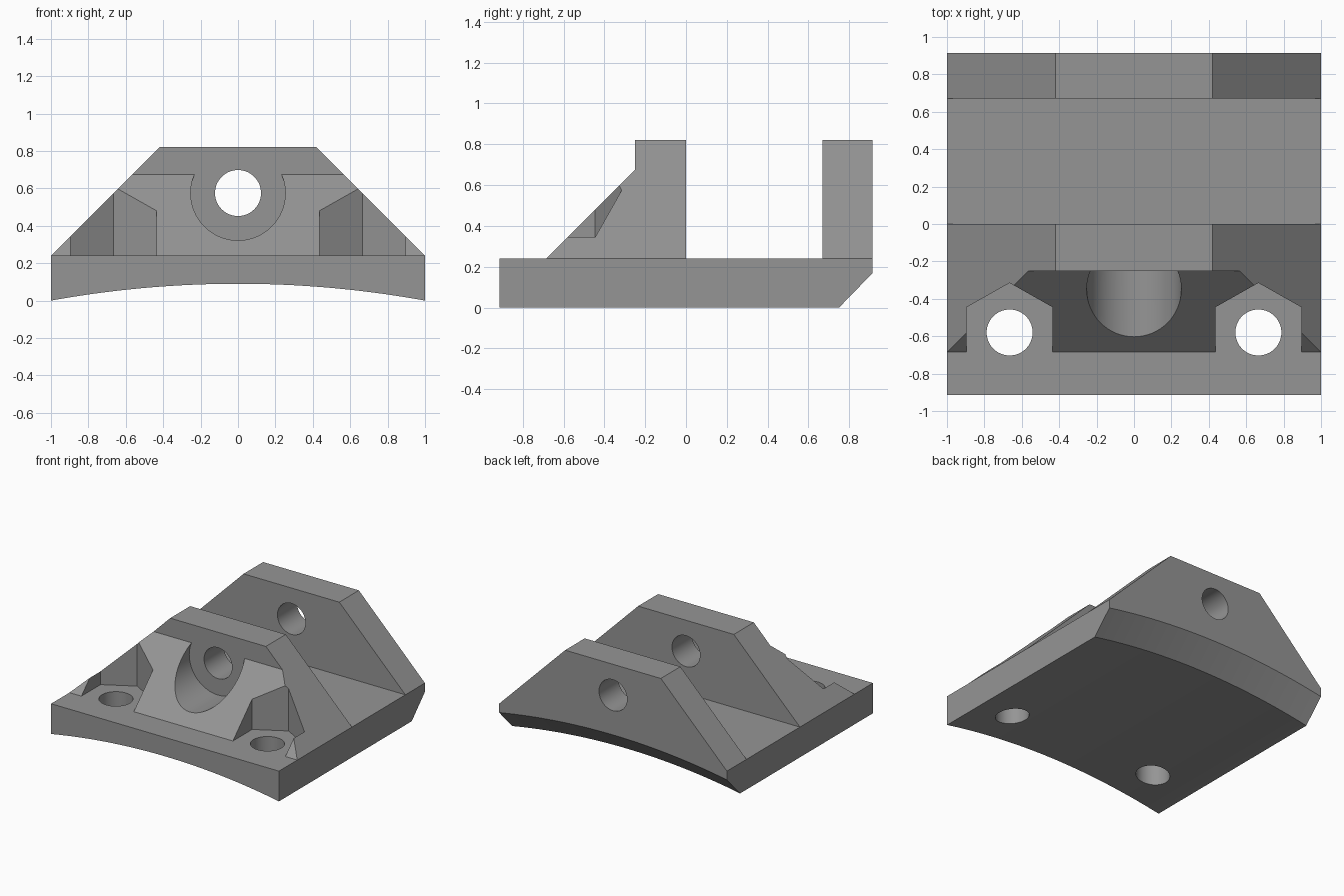
import bpy, bmesh, math

if "Cube" in bpy.data.objects:
    bpy.data.objects.remove(bpy.data.objects["Cube"])

grey = bpy.data.materials.new("mid_grey")
grey.diffuse_color = (0.3, 0.3, 0.3, 1)
grey.use_nodes = True
grey.node_tree.nodes["Principled BSDF"].inputs["Base Color"].default_value = grey.diffuse_color


def loft(name, sections):
    """Closed solid through matching rings of 3D points."""
    bm = bmesh.new()
    rings = [[bm.verts.new(p) for p in s] for s in sections]
    n = len(rings[0])
    for a, b in zip(rings, rings[1:]):
        for i in range(n):
            j = (i + 1) % n
            bm.faces.new((a[i], a[j], b[j], b[i]))
    bm.faces.new(rings[0][::-1])
    bm.faces.new(rings[-1])
    bmesh.ops.recalc_face_normals(bm, faces=bm.faces)
    mesh = bpy.data.meshes.new(name)
    bm.to_mesh(mesh)
    bm.free()
    mesh.materials.append(grey)
    obj = bpy.data.objects.new(name, mesh)
    bpy.context.collection.objects.link(obj)
    return obj


def circle(cx, cy, r, n=64):
    return [(cx + r * math.cos(2 * math.pi * i / n),
             cy + r * math.sin(2 * math.pi * i / n)) for i in range(n)]


def along_x(name, pts, a, b):
    return loft(name, [[(x, y, z) for y, z in pts] for x in (a, b)])


def along_y(name, pts, a, b):
    return loft(name, [[(x, y, z) for x, z in pts] for y in (a, b)])


def along_z(name, pts, a, b):
    return loft(name, [[(x, y, z) for x, y in pts] for z in (a, b)])


def cut(target, tool, operation='DIFFERENCE'):
    bpy.context.view_layer.objects.active = target
    mod = target.modifiers.new(tool.name, 'BOOLEAN')
    mod.operation, mod.solver, mod.object = operation, 'EXACT', tool
    bpy.ops.object.modifier_apply(modifier=mod.name)
    bpy.data.objects.remove(tool)


# Side profile: base plate, sloped front upright, back upright
bracket = along_x("mounting_bracket", [
    (-.915, -.1), (.915, -.1), (.915, .82), (.67, .82), (.67, .24), (0, .24),
    (0, .82), (-.25, .82), (-.25, .675), (-.685, .24), (-.915, .24)], -1.1, 1.1)

# Sloping shoulders on both uprights
cut(bracket, along_y("shoulder_trim", [
    (-1, -.3), (1, -.3), (1, .24), (.32, .92), (-.32, .92), (-1, .24)], -1.2, 1.2),
    'INTERSECT')

# Curved underside, rising as a chamfer at the back edge
R = (1 + .09 ** 2) / (2 * .09)
arc = []
for i in range(49):
    x = -1.05 + 2.1 * i / 48
    arc.append((x, .09 - R + math.sqrt(R * R - x * x)))
sections = []
for y, lift in ((-1.1, 0), (.75, 0), (1.0, .2576)):
    sections.append([(x, y, z + lift) for x, z in arc] + [(1.05, y, -.6), (-1.05, y, -.6)])
cut(bracket, loft("underside_cutter", sections))

# Pointed screw pockets and vertical screw holes
for s in (-1, 1):
    pocket = [(.435, -.8), (.895, -.8), (.895, -.445), (.665, -.315), (.435, -.445)]
    cut(bracket, along_z("pocket_cutter", [(s * x, y) for x, y in pocket], .24, 1.1))
    cut(bracket, along_z("screw_hole_cutter", circle(s * .665, -.58, .123), -.3, .6))

# Round recess in the slope and the pin hole through both uprights
cut(bracket, along_y("recess_cutter", circle(0, .575, .253), -.9, -.25))
cut(bracket, along_y("pin_hole_cutter", circle(0, .575, .123), -1.1, 1.1))

bracket.select_set(True)
bpy.context.view_layer.objects.active = bracket
bpy.ops.object.shade_smooth_by_angle(angle=math.radians(30))
